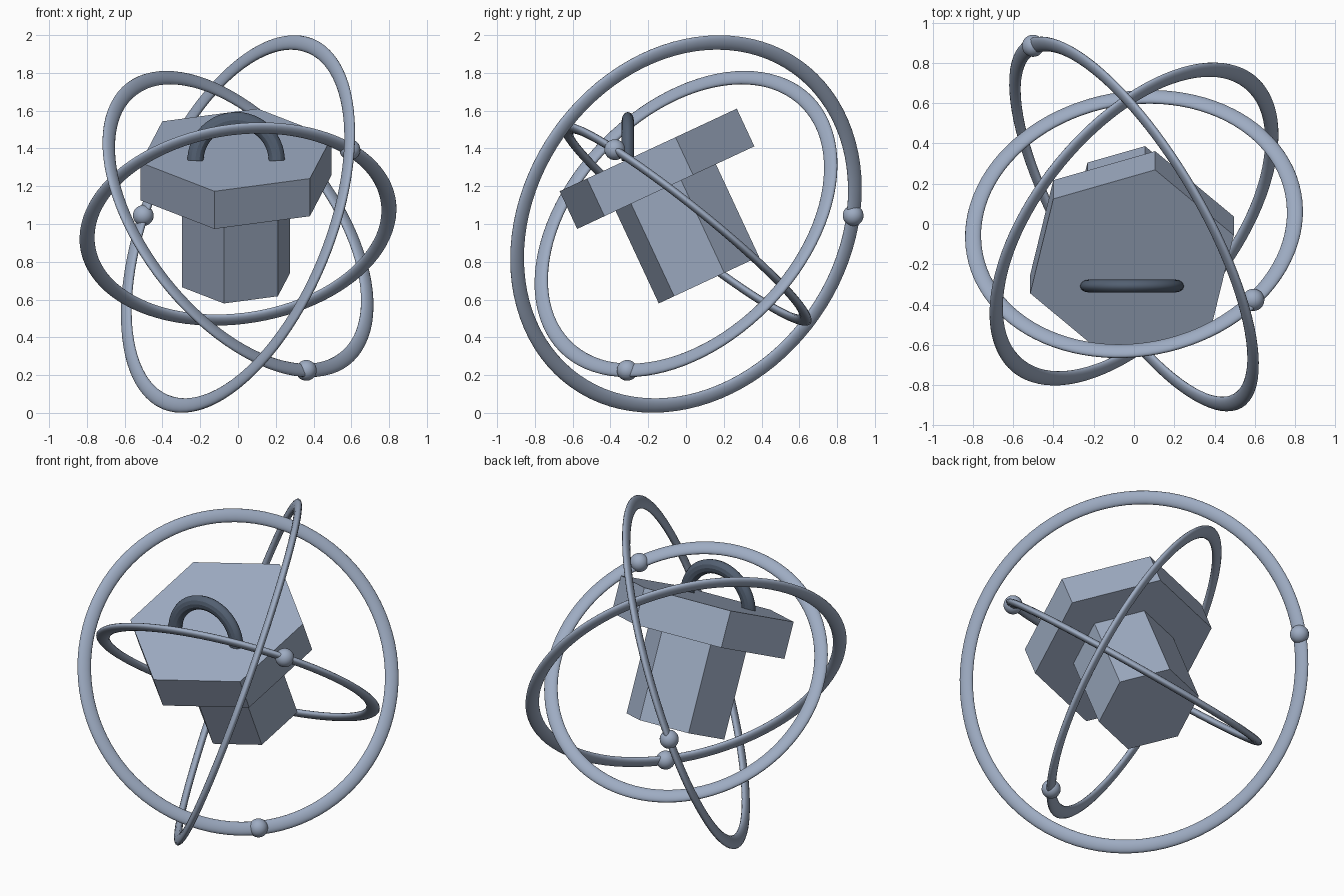
import bpy, math
from mathutils import Vector, Matrix

if "Cube" in bpy.data.objects:
    bpy.data.objects.remove(bpy.data.objects["Cube"])


def material(name, rgb):
    m = bpy.data.materials.new(name)
    m.diffuse_color = (*rgb, 1)
    m.use_nodes = True
    m.node_tree.nodes["Principled BSDF"].inputs["Base Color"].default_value = m.diffuse_color
    return m


STEEL = material("blue grey", (0.34, 0.41, 0.54))
DARK = material("dark slate", (0.085, 0.115, 0.165))
CENTRE = Vector((0, 0, 1))


def finish(name, mat, smooth=False):
    ob = bpy.context.object
    ob.name = name
    ob.data.materials.append(mat)
    if smooth:
        bpy.ops.object.shade_smooth()
    return ob


# Tilted hexagonal body: wide head on a narrower stem
TILT = math.radians(25)
AXIS = Vector((0, -math.sin(TILT), math.cos(TILT)))
HEAD_TOP = Vector((-0.01, -0.2, 1.392))


def hex_prism(name, radius, start, end):
    """Hexagonal prism between two depths below the top of the head."""
    bpy.ops.mesh.primitive_cylinder_add(vertices=6, radius=radius, depth=end - start)
    ob = finish(name, STEEL)
    # the first cylinder vertex lies on +y; turn it to 17.5 degrees from +x
    ob.matrix_world = (Matrix.Translation(HEAD_TOP - AXIS * (start + end) / 2)
                       @ Matrix.Rotation(TILT, 4, 'X')
                       @ Matrix.Rotation(math.radians(77.5 - 90), 4, 'Z'))


hex_prism("head", 0.53, 0, 0.22)
hex_prism("stem", 0.30, 0.21, 0.76)


# Three orbit rings with a flattened section, each carrying one bead
def ring(name, radius, normal, bead):
    bpy.ops.mesh.primitive_torus_add(major_segments=96, minor_segments=16,
                                     major_radius=radius, minor_radius=0.04)
    ob = finish(name, STEEL, True)
    n = Vector(normal).normalized()
    ob.matrix_world = (Matrix.Translation(CENTRE)
                       @ n.to_track_quat('Z', 'Y').to_matrix().to_4x4()
                       @ Matrix.Diagonal((1, 1, 0.52, 1)))
    d = Vector(bead)
    d = (d - n * d.dot(n)).normalized() * radius
    bpy.ops.mesh.primitive_uv_sphere_add(segments=24, ring_count=16, radius=0.055,
                                         location=CENTRE + d)
    finish(name + "_bead", STEEL, True)


ring("outer_ring", 1.018, (0.814, 0.478, -0.33), (-0.5, 0.88, 0.045))
ring("middle_ring", 0.91, (0.66, -0.54, 0.525), (0.36, -0.31, -0.78))
ring("inner_ring", 0.805, (-0.12, 0.62, 0.775), (0.6, -0.39, 0.385))

# Upright arched handle, a half loop sunk into the head
curve = bpy.data.curves.new("handle", 'CURVE')
curve.dimensions = '3D'
curve.bevel_depth = 0.043
curve.bevel_resolution = 4
curve.use_fill_caps = True
path = curve.splines.new('POLY')
STEPS = 32
path.points.add(STEPS)
for i, p in enumerate(path.points):
    a = math.pi * i / STEPS
    p.co = (0.215 * math.cos(a), 0, 0.215 * math.sin(a), 1)
handle = bpy.data.objects.new("handle", curve)
bpy.context.collection.objects.link(handle)
handle.location = (-0.01, -0.308, 1.335)
handle.scale = (1, 0.75, 1)
bpy.ops.object.select_all(action='DESELECT')
handle.select_set(True)
bpy.context.view_layer.objects.active = handle
bpy.ops.object.convert(target='MESH')
finish("handle", DARK)
bpy.ops.object.shade_smooth_by_angle()
